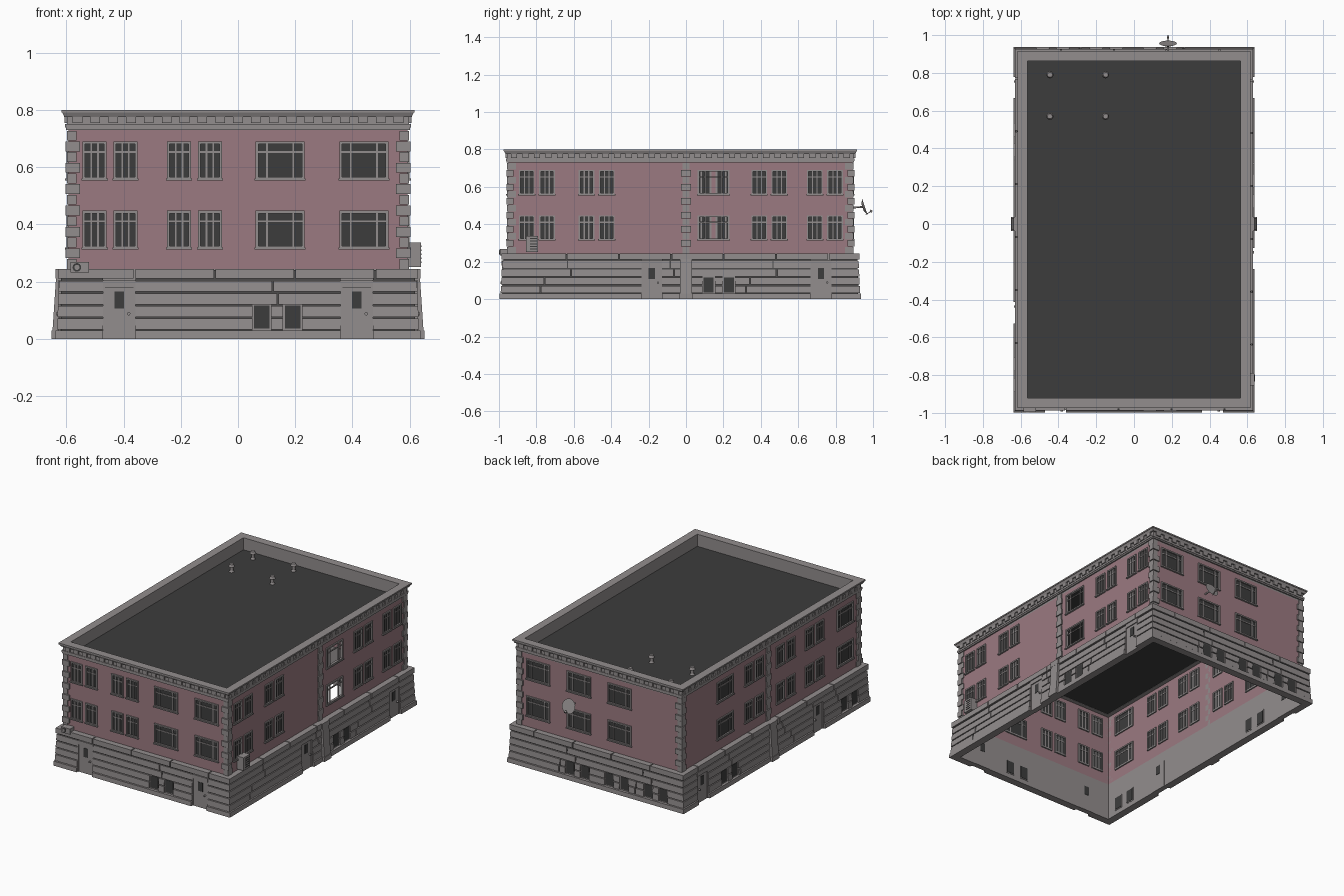
import bpy, bmesh, math, random
from mathutils import Vector

if bpy.data.objects.get("Cube"):
    bpy.data.objects.remove(bpy.data.objects["Cube"])
random.seed(4)

HX, HY, CY = 0.592, 0.92, -0.03      # wall half sizes and centre
LEDGE, EAVES, ROOF, TOP = 0.245, 0.73, 0.72, 0.80


def material(name, rgb):
    m = bpy.data.materials.new(name)
    m.use_nodes = True
    m.diffuse_color = (*rgb, 1)
    bsdf = m.node_tree.nodes["Principled BSDF"]
    bsdf.inputs["Base Color"].default_value = (*rgb, 1)
    bsdf.inputs["Roughness"].default_value = 0.8
    return m


STONE = material("grey stone", (0.29, 0.27, 0.27))
PINK = material("dusty pink plaster", (0.33, 0.195, 0.22))
DARK = material("dark glass and roofing", (0.046, 0.046, 0.046))
MORTAR = material("dark mortar", (0.075, 0.073, 0.073))

parts = {}


def part(name, mat):
    return parts.setdefault(name, (bmesh.new(), mat))[0]


# Each side uses u along the wall, d outward from it and z up
SIDES = ("front", "back", "right", "left")


def span(side):
    return (-HX, HX) if side in ("front", "back") else (CY - HY, CY + HY)


def place(side, u, d, z):
    return {"front": (u, CY - HY - d, z), "back": (u, CY + HY + d, z),
            "right": (HX + d, u, z), "left": (-HX - d, u, z)}[side]


def block(bm, side, u0, u1, d0, d1, z0, z1, dtop=None):
    """Box on a wall: outer face may slope to dtop, ends at corners are mitred."""
    lo, hi = span(side)
    dtop = d1 if dtop is None else dtop
    v = []
    for z, outer in ((z0, d1), (z1, dtop)):
        for u, d in ((u0, d0), (u1, d0), (u1, outer), (u0, outer)):
            if abs(u - lo) < 1e-5:
                u -= d
            elif abs(u - hi) < 1e-5:
                u += d
            v.append(bm.verts.new(place(side, u, d, z)))
    for f in ((0, 1, 2, 3), (4, 5, 6, 7), (0, 1, 5, 4), (1, 2, 6, 5), (2, 3, 7, 6), (3, 0, 4, 7)):
        bm.faces.new([v[i] for i in f])


def rod(bm, p, q, r1, r2=None, seg=12):
    p, q = Vector(p), Vector(q)
    new = bmesh.ops.create_cone(bm, cap_ends=True, segments=seg, radius1=r1,
                                radius2=r1 if r2 is None else r2, depth=(q - p).length)
    turn = Vector((0, 0, 1)).rotation_difference(q - p)
    for v in new["verts"]:
        v.co = turn @ v.co + (p + q) / 2


# Window layout: pairs, wide windows, basement pairs and doors on each side
PAIRS = {"front": (-0.447, -0.152), "back": (), "right": (-0.797, -0.478, 0.445, 0.743),
         "left": (-0.478, -0.18, 0.147)}
WIDE = {"front": (0.147, 0.44), "back": (0.445, 0.15, -0.145), "right": (0.147,),
        "left": (-0.797, 0.445)}
CELLAR = {"front": (0.137,), "back": (0.137, -0.147, -0.43), "right": (0.175,),
          "left": (0.445, -0.797)}
DOORS = {"front": (-0.415, 0.415), "back": (), "right": (-0.183, 0.722), "left": (-0.47, 0.722)}
FLOORS = ((0.316, 0.448), (0.557, 0.69))


def window(side, u0, u1, z0, z1, mullions, glazed=True):
    fr, t = part("window_frames", STONE), 0.009
    for a, b in ((u0, u0 + t), (u1 - t, u1)):
        block(fr, side, a, b, -0.008, 0.008, z0, z1)
    for a, b in ((z0, z0 + t), (z1 - t, z1)):
        block(fr, side, u0 + t, u1 - t, -0.008, 0.008, a, b)
    block(fr, side, u0 - 0.004, u1 + 0.004, 0, 0.012, z0 - 0.003, z0 + 0.004)
    for m in mullions:
        c = u0 + (u1 - u0) * m
        block(fr, side, c - 0.003, c + 0.003, -0.006, 0.004, z0 + t, z1 - t)
    bar = z1 - (z1 - z0) * 0.28
    block(fr, side, u0 + t, u1 - t, -0.005, 0.003, bar - 0.003, bar + 0.003)
    if glazed:
        block(part("window_glass", DARK), side, u0 + t, u1 - t, -0.003, -0.001, z0 + t, z1 - t)


# Plastered walls with real openings
for side in SIDES:
    lo, hi = span(side)
    holes = []
    for c in PAIRS[side]:
        holes += [(c + s * 0.054 - 0.042, c + s * 0.054 + 0.042, (0.36, 0.64)) for s in (-1, 1)]
    holes += [(c - 0.085, c + 0.085, (0.23, 0.77)) for c in WIDE[side]]
    us = sorted([lo, hi] + [e for h in holes for e in h[:2]])
    zs = [LEDGE - 0.02] + [z for f in FLOORS for z in f] + [EAVES + 0.02]
    wall = part("plaster_walls", PINK)
    for a, b in zip(us, us[1:]):
        for row, (z0, z1) in enumerate(zip(zs, zs[1:])):
            if row % 2 and any(h[0] < (a + b) / 2 < h[1] for h in holes):
                continue
            wall.faces.new([wall.verts.new(place(side, u, 0, z))
                            for u, z in ((a, z0), (b, z0), (b, z1), (a, z1))])
    for u0, u1, mull in holes:
        for z0, z1 in FLOORS:
            glazed = not (side == "right" and u1 - u0 > 0.1)
            window(side, u0, u1, z0, z1, mull, glazed)

# Stone base in sloping courses around doors and cellar windows
COURSES = [(0, 0.029, 0.047, 0.046)]
COURSES += [(0.033 + i * 0.044, 0.071 + i * 0.044, 0.041 - i * 0.002, 0.039 - i * 0.002) for i in range(4)]
COURSES += [(0.211, LEDGE, 0.037, 0.037)]
for side in SIDES:
    lo, hi = span(side)
    doors = [(c - 0.056, c + 0.056, -1, 0.206) for c in DOORS[side]]
    cellar = [(c + s * 0.054 - 0.033, c + s * 0.054 + 0.033, 0.03, 0.122)
              for c in CELLAR[side] for s in (-1, 1)]
    stones, groove = part("base_stone_courses", STONE), part("base_mortar", MORTAR)
    for n, (z0, z1, d0, d1) in enumerate(COURSES):
        step = 0.28 if n == 5 else 0.55
        start = lo + random.uniform(0.15, 0.35)
        seams = [start + step * k for k in range(8) if n and start + step * k < hi - 0.06]
        gaps = [(s - 0.003, s + 0.003) for s in seams]
        cuts = [o[:2] for o in doors + cellar if o[2] < z1 - 0.005 and o[3] > z0 + 0.005]
        gaps = [g for g in gaps if not any(c[0] - 0.01 < g[0] < c[1] + 0.01 for c in cuts)]
        edge = lo
        for a, b in sorted(gaps + cuts) + [(hi, hi)]:
            if a > edge:
                block(stones, side, edge, a, 0, d0, z0, z1, d1)
            edge = b
    edge = lo
    for a, b, _, _ in sorted(doors) + [(hi, hi, 0, 0)]:
        block(groove, side, edge, a, 0.002, 0.027, 0.01, LEDGE - 0.005)
        edge = b
    block(part("base_inner_wall", STONE), side, lo, hi, -0.002, 0.001, 0, LEDGE)
    for u0, u1, z0, z1 in cellar:
        fr = part("cellar_window_frames", STONE)
        block(fr, side, u0, u1, -0.004, 0.030, z0, z1)
        block(part("cellar_window_glass", DARK), side, u0 + 0.006, u1 - 0.006,
              -0.006, 0.032, z0 + 0.006, z1 - 0.006)
    for u0, u1, _, top in doors:
        c = (u0 + u1) / 2
        leaf = part("doors", STONE)
        block(leaf, side, u0, u1, -0.004, 0.030, 0, 0.18)
        block(leaf, side, u0, u1, 0, 0.036, 0.18, top)
        for a, b in ((u0, u0 + 0.006), (u1 - 0.006, u1)):
            block(leaf, side, a, b, 0, 0.035, 0, 0.18)
        block(part("door_glass", DARK), side, c - 0.017, c + 0.017, -0.006, 0.032, 0.107, 0.165)
        rod(part("door_knobs", STONE), place(side, c + 0.033, 0.028, 0.088),
            place(side, c + 0.033, 0.042, 0.088), 0.006)

# Corner quoins and the mid pilaster on the long sides
ROWS = 13
pitch = (EAVES - LEDGE) / ROWS
for i in range(ROWS):
    z0 = LEDGE + i * pitch
    z1 = z0 + pitch - 0.003
    for k, side in enumerate(SIDES):
        lo, hi = span(side)
        long_row = (i + k // 2) % 2
        w, d = (0.040 if long_row else 0.027), (0.010 if i % 2 else 0.006)
        q = part("corner_quoins", STONE)
        block(q, side, lo, lo + w, 0, d, z0, z1)
        block(q, side, hi - w, hi, 0, d, z0, z1)
        if k > 1:
            h = 0.026 if i % 2 else 0.019
            block(part("pilasters", STONE), side, -h, h, 0, d, z0, z1)
for side in ("right", "left"):
    foot = part("pilaster_feet", STONE)
    block(foot, side, -0.036, 0.036, 0, 0.060, 0, 0.03)
    block(foot, side, -0.033, 0.033, 0, 0.056, 0.03, 0.211, 0.044)
    block(foot, side, -0.036, 0.036, 0, 0.045, 0.211, LEDGE)

# Cornice, dentils and parapet
for side in SIDES:
    lo, hi = span(side)
    c = part("cornice", STONE)
    block(c, side, lo, hi, 0, 0.009, EAVES, 0.739)
    block(c, side, lo, hi, 0, 0.012, 0.739, 0.751)
    block(c, side, lo, hi, 0, 0.006, 0.751, 0.776)
    block(c, side, lo, hi, 0, 0.015, 0.776, 0.791, 0.022)
    block(c, side, lo, hi, -0.028, 0.025, 0.791, TOP)
    block(part("parapet", STONE), side, lo, hi, -0.028, 0, ROOF, 0.791)
    count = round((hi - lo) / 0.062)
    for i in range(count):
        u = lo + (i + 0.5) * (hi - lo) / count
        block(part("dentils", STONE), side, u - 0.017, u + 0.017, 0.004, 0.015, 0.754, 0.777)

# Flat roof
roof = part("roof", DARK)
roof.faces.new([roof.verts.new((x * HX, CY + y * HY, ROOF + 0.001))
                for x, y in ((-1, -1), (1, -1), (1, 1), (-1, 1))])

# Roof vents
for x in (-0.445, -0.15):
    for y in (0.57, 0.79):
        v = part("roof_vents", STONE)
        for r1, r2, z0, z1 in ((0.016, 0.010, 0, 0.012), (0.010, 0.010, 0.01, 0.04), (0.019, 0.013, 0.036, 0.052)):
            rod(v, (x, y, ROOF + z0), (x, y, ROOF + z1), r1, r2)

# Satellite dish on the back wall
dish = part("satellite_dish", STONE)
rod(dish, (0.18, 0.885, 0.49), (0.18, 0.95, 0.492), 0.005)
rod(dish, (0.18, 0.944, 0.490), (0.18, 0.956, 0.494), 0.018, 0.047, 20)
rod(dish, (0.18, 0.961, 0.452), (0.18, 0.992, 0.470), 0.002)
rod(dish, (0.18, 0.984, 0.474), (0.18, 0.996, 0.468), 0.006)

# Air conditioners on the front and right walls
ac, grille = part("air_conditioners", STONE), part("air_conditioner_grilles", DARK)
block(ac, "front", -0.585, -0.52, 0, 0.044, 0.232, 0.268)
rod(grille, place("front", -0.563, 0.04, 0.25), place("front", -0.563, 0.046, 0.25), 0.015, seg=16)
rod(ac, place("front", -0.563, 0.04, 0.25), place("front", -0.563, 0.049, 0.25), 0.009, seg=16)
block(ac, "right", -0.855, -0.79, 0, 0.047, 0.252, 0.337)
for i in range(5):
    z = 0.265 + i * 0.014
    block(grille, "right", -0.835, -0.797, 0.045, 0.049, z, z + 0.005)

# Turn every part into an object
for name, (bm, mat) in parts.items():
    bmesh.ops.remove_doubles(bm, verts=bm.verts, dist=1e-6) if name == "plaster_walls" else None
    bmesh.ops.recalc_face_normals(bm, faces=bm.faces)
    mesh = bpy.data.meshes.new(name)
    bm.to_mesh(mesh)
    bm.free()
    mesh.materials.append(mat)
    bpy.context.collection.objects.link(bpy.data.objects.new(name, mesh))
